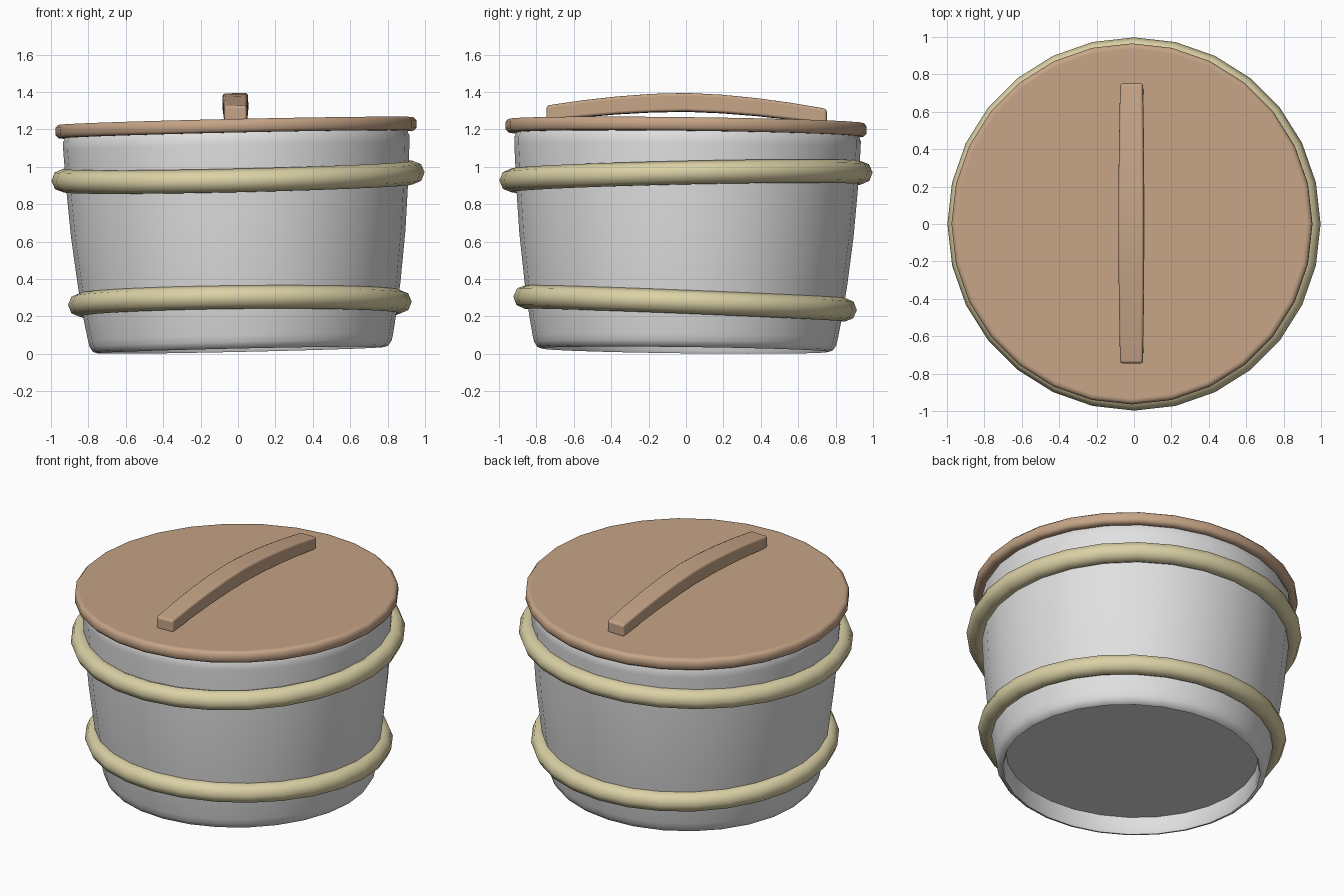
import bpy, bmesh, math

cube = bpy.data.objects.get("Cube")
if cube:
    bpy.data.objects.remove(cube, do_unlink=True)

SIDES = 28


def material(name, rgb):
    m = bpy.data.materials.new(name)
    m.use_nodes = True
    m.diffuse_color = (*rgb, 1)
    bsdf = next(n for n in m.node_tree.nodes if n.type == 'BSDF_PRINCIPLED')
    bsdf.inputs["Base Color"].default_value = (*rgb, 1)
    bsdf.inputs["Roughness"].default_value = 0.7
    return m


pale_grey = material("pale grey", (0.75, 0.75, 0.75))
tan_wood = material("tan wood", (0.56, 0.37, 0.24))
straw = material("straw", (0.71, 0.64, 0.38))


def tilt(slope_x, slope_y):
    """Rotation of a level part so that it rises by the given slopes."""
    return (math.atan(slope_y), -math.atan(slope_x), 0)


def smooth(ob):
    bpy.ops.object.select_all(action='DESELECT')
    ob.select_set(True)
    bpy.context.view_layer.objects.active = ob
    bpy.ops.object.shade_smooth_by_angle(angle=math.radians(50))


def finish(bm, name, mat, loc, rot):
    bmesh.ops.recalc_face_normals(bm, faces=bm.faces)
    mesh = bpy.data.meshes.new(name)
    bm.to_mesh(mesh)
    bm.free()
    ob = bpy.data.objects.new(name, mesh)
    bpy.context.collection.objects.link(ob)
    mesh.materials.append(mat)
    ob.location, ob.rotation_euler = loc, rot
    smooth(ob)
    return ob


def lathe(name, profile, mat, loc, rot):
    """Turn a (radius, height) profile round z and cap both ends flat."""
    bm = bmesh.new()
    rings = []
    for r, z in profile:
        angles = [math.tau * i / SIDES for i in range(SIDES)]
        rings.append([bm.verts.new((r * math.cos(a), r * math.sin(a), z)) for a in angles])
    for low, high in zip(rings, rings[1:]):
        for i in range(SIDES):
            j = (i + 1) % SIDES
            bm.faces.new((low[i], low[j], high[j], high[i]))
    bm.faces.new(rings[0])
    bm.faces.new(rings[-1])
    return finish(bm, name, mat, loc, rot)


body_tilt = tilt(0.022, -0.012)

# Bucket wall with a recessed floor and rounded rims
lathe("bucket_body",
      [(0.74, 0.11), (0.755, 0.11), (0.76, 0.015), (0.768, 0.0), (0.79, 0.008),
       (0.808, 0.035), (0.816, 0.07), (0.836, 0.18), (0.862, 0.35), (0.894, 0.62),
       (0.912, 0.85), (0.926, 1.09), (0.926, 1.13), (0.912, 1.16), (0.88, 1.165)],
      pale_grey, (0.015, -0.005, 0.02), body_tilt)

# Flat lid with softened edges
lathe("lid",
      [(0.93, 0.0), (0.95, 0.0), (0.965, 0.016), (0.965, 0.056), (0.95, 0.072), (0.935, 0.072)],
      tan_wood, (-0.01, 0, 1.173), body_tilt)

# Rope hoops, each leaning its own way
for name, radius, loc, slopes in (
        ("upper_hoop", 0.935, (0, 0, 0.948), (0.023, 0.022)),
        ("lower_hoop", 0.856, (0.01, -0.005, 0.27), (0.01, -0.04))):
    bpy.ops.mesh.primitive_torus_add(major_segments=SIDES, minor_segments=8,
                                     major_radius=radius, minor_radius=0.063,
                                     location=loc, rotation=tilt(*slopes))
    hoop = bpy.context.object
    hoop.name = name
    hoop.data.materials.append(straw)
    smooth(hoop)

# Arched handle bar, a little fuller in the middle
bm = bmesh.new()
sections = []
STEPS = 8
for i in range(STEPS + 1):
    t = 2 * i / STEPS - 1
    rise = 1 - abs(t) ** 1.7
    half = 0.061 + 0.008 * rise
    top = 0.073 + 0.076 * rise
    bottom = -0.01 + 0.06 * rise
    corners = ((-half, bottom), (half, bottom), (half, top), (-half, top))
    sections.append([bm.verts.new((x, 0.75 * t, z)) for x, z in corners])
for a, b in zip(sections, sections[1:]):
    for k in range(4):
        n = (k + 1) % 4
        bm.faces.new((a[k], a[n], b[n], b[k]))
bm.faces.new(sections[0])
bm.faces.new(sections[-1])
handle = finish(bm, "lid_handle", tan_wood, (-0.012, 0.003, 1.245), body_tilt)
bevel = handle.modifiers.new("soft_edges", 'BEVEL')
bevel.width, bevel.segments = 0.016, 2
bevel.limit_method = 'ANGLE'
bevel.angle_limit = math.radians(50)
bevel.harden_normals = True
